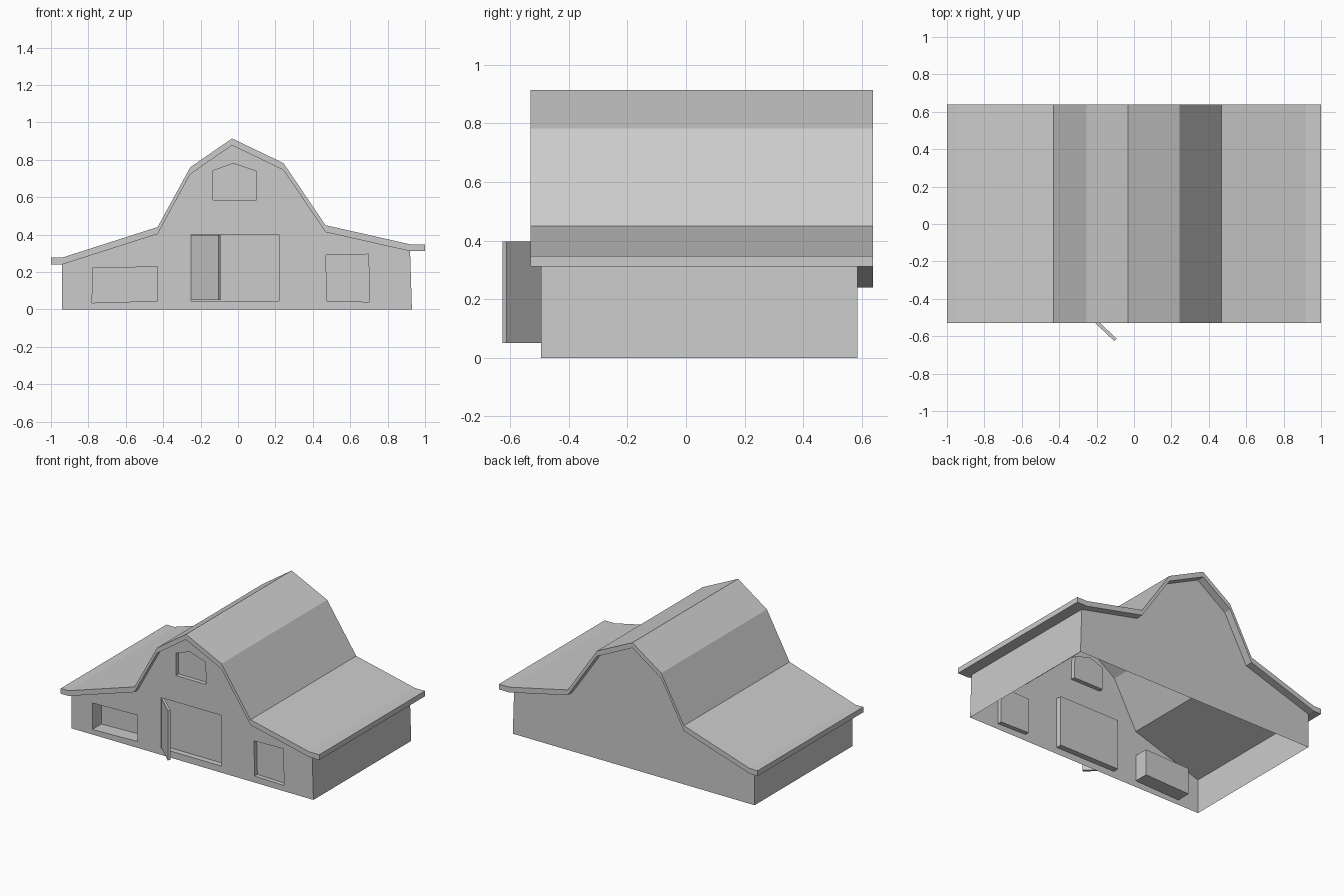
import bpy, bmesh
from mathutils import Vector

if "Cube" in bpy.data.objects:
    bpy.data.objects.remove(bpy.data.objects["Cube"])

FRONT, BACK = -0.495, 0.585
ROOF_FRONT, ROOF_BACK = -0.53, 0.638
THICK = 0.037


def finish(name, bm, fix_normals=True):
    if fix_normals:
        bmesh.ops.recalc_face_normals(bm, faces=bm.faces[:])
    mesh = bpy.data.meshes.new(name)
    bm.to_mesh(mesh)
    bm.free()
    obj = bpy.data.objects.new(name, mesh)
    bpy.context.collection.objects.link(obj)
    return obj


def loop(bm, pts, y):
    return [bm.verts.new((x, y, z)) for x, z in pts]


def pairs(n, closed=True):
    return [(i, (i + 1) % n) for i in range(n if closed else n - 1)]


# Roof: gambrel strip with flat eaves
top = [(-1, 0.277), (-0.94, 0.277), (-0.43, 0.44), (-0.255, 0.76), (-0.032, 0.914),
       (0.243, 0.782), (0.468, 0.45), (0.92, 0.348), (1, 0.348)]
under = [(x, z - THICK) for x, z in top]
bm = bmesh.new()
a, b, c, d = (loop(bm, p, y) for y in (ROOF_FRONT, ROOF_BACK) for p in (top, under))
for i, j in pairs(len(top), False):
    bm.faces.new((a[i], a[j], c[j], c[i]))
    bm.faces.new((b[i], d[i], d[j], b[j]))
    bm.faces.new((a[i], b[i], b[j], a[j]))
    bm.faces.new((c[i], c[j], d[j], d[i]))
for i in (0, -1):
    bm.faces.new((a[i], b[i], d[i], c[i]))
finish("roof", bm)

# Openings in the front wall: name -> (outline, recess depth)
openings = {
    "left_window": ([(-0.78, 0.035), (-0.43, 0.045), (-0.43, 0.228), (-0.777, 0.22)], 0.10),
    "right_window": ([(0.475, 0.045), (0.702, 0.04), (0.698, 0.295), (0.47, 0.29)], 0.03),
    "barn_doorway": ([(-0.25, 0.046), (0.22, 0.046), (0.22, 0.4), (-0.25, 0.4)], 0.04),
    "loft_window": ([(-0.133, 0.585), (0.1, 0.585), (0.095, 0.74),
                     (-0.025, 0.78), (-0.133, 0.742)], 0.03),
}

# Front wall with holes
outline = [(-0.94, 0)] + under[1:-1] + [(0.93, 0)]
bm = bmesh.new()
for pts in [outline] + [o[0] for o in openings.values()]:
    vs = loop(bm, pts, FRONT)
    for i, j in pairs(len(vs)):
        bm.edges.new((vs[i], vs[j]))
bmesh.ops.triangle_fill(bm, use_beauty=True, use_dissolve=False,
                        edges=bm.edges[:], normal=Vector((0, -1, 0)))
finish("front_wall", bm, False)

# Recessed panels behind each opening
for name, (pts, depth) in openings.items():
    bm = bmesh.new()
    a, b = loop(bm, pts, FRONT), loop(bm, pts, FRONT + depth)
    for i, j in pairs(len(pts)):
        bm.faces.new((a[i], b[i], b[j], a[j]))
    bm.faces.new(b)
    finish(name, bm, False)

# Side and back walls, open underneath
bm = bmesh.new()
bk = loop(bm, outline, BACK)
bm.faces.new(bk)
for i, flip in ((0, False), (len(outline) - 2, False)):
    f = loop(bm, outline[i:i + 2], FRONT)
    bm.faces.new((bk[i + 1], bk[i], f[0], f[1]))
finish("side_and_back_walls", bm, False)

# Door leaf swung open
hinge, tip = Vector((-0.25, -0.49)), Vector((-0.105, -0.626))
side = (tip - hinge).normalized().orthogonal() * 0.018
plan = [hinge, tip, tip + side, hinge + side]
if side.x < 0:
    plan = [p - side for p in plan]
bm = bmesh.new()
f = bm.faces.new([bm.verts.new((p.x, p.y, 0.05)) for p in plan])
ext = bmesh.ops.extrude_face_region(bm, geom=[f], use_keep_orig=True)
bmesh.ops.translate(bm, vec=(0, 0, 0.347),
                    verts=[v for v in ext["geom"] if isinstance(v, bmesh.types.BMVert)])
finish("open_door", bm)
